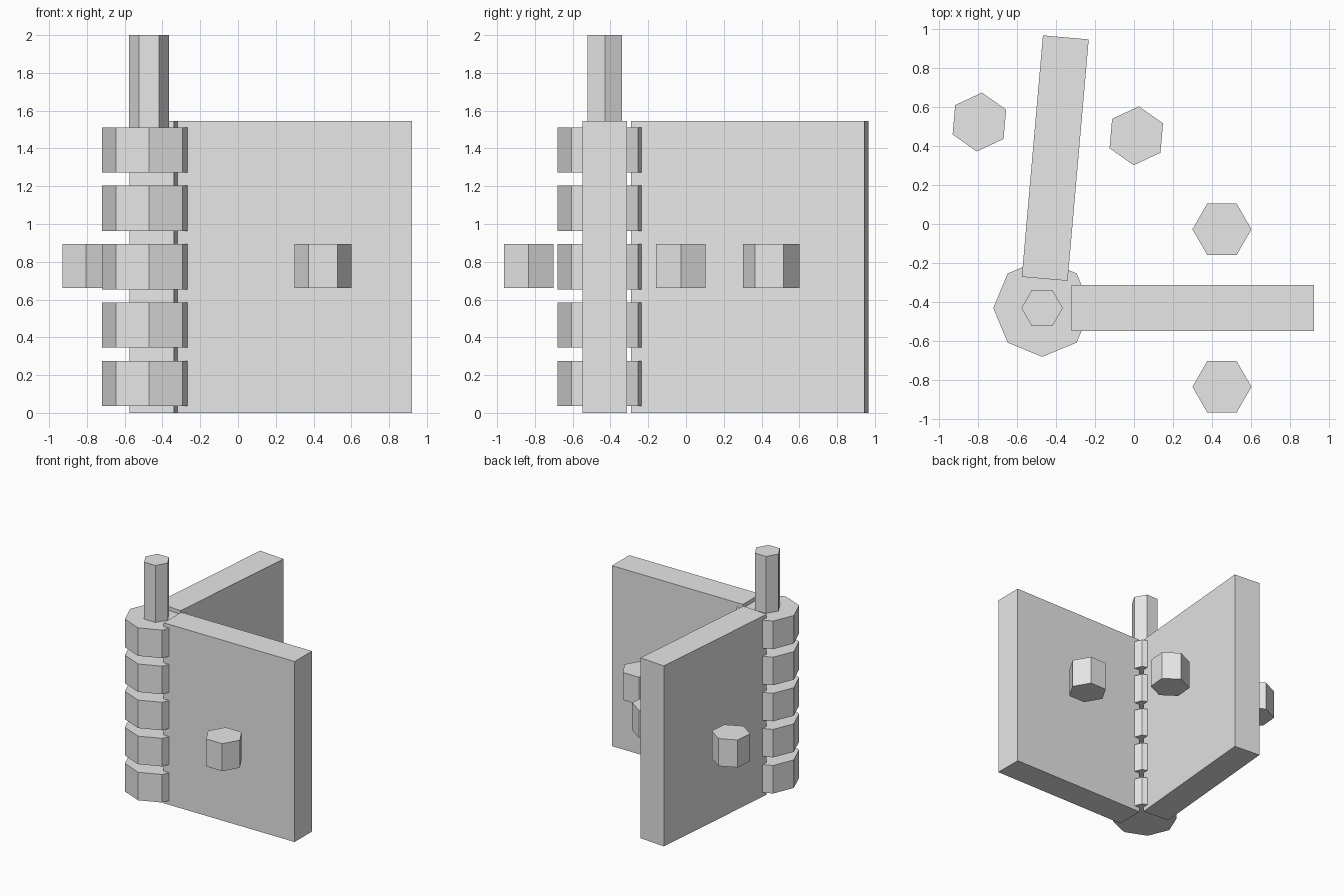
import bpy
import math
from mathutils import Matrix, Vector

cube = bpy.data.objects.get("Cube")
if cube:
    bpy.data.objects.remove(cube, do_unlink=True)

# Single plain grey for the whole hinge
grey = bpy.data.materials.new("light_grey")
grey.use_nodes = True
COLOUR = (0.8, 0.8, 0.8, 1.0)
grey.diffuse_color = COLOUR
grey.node_tree.nodes["Principled BSDF"].inputs["Base Color"].default_value = COLOUR

PIVOT = Vector((-0.47, -0.43, 0.0))
LEAF_ANGLE = math.radians(85)


def finish(name):
    obj = bpy.context.object
    obj.name = name
    obj.data.materials.append(grey)
    return obj


def prism(name, sides, radius, bottom, top, offset=(0, 0), turn=0):
    """Upright prism with a corner on +x, turned about the hinge axis."""
    place = Matrix.Rotation(turn, 3, "Z") @ Vector((*offset, 0))
    bpy.ops.mesh.primitive_cylinder_add(
        vertices=sides, radius=radius, depth=top - bottom,
        location=PIVOT + place + Vector((0, 0, (bottom + top) / 2)),
        rotation=(0, 0, turn + math.pi / 2))
    return finish(name)


def leaf(name, turn):
    place = Matrix.Rotation(turn, 3, "Z") @ Vector((0.77, 0, 0.7725))
    bpy.ops.mesh.primitive_cube_add(size=1, location=PIVOT + place,
                                    rotation=(0, 0, turn))
    obj = finish(name)
    obj.scale = (1.24, 0.235, 1.545)
    return obj


# Octagonal knuckles stacked along the hinge axis
for i in range(5):
    bottom = 0.036 + i * 0.309
    prism(f"knuckle_{i + 1}", 8, 0.25, bottom, bottom + 0.24)

# Hexagonal pin standing on the top knuckle
prism("pin", 6, 0.106, 1.512, 2.0)

# Two leaves, each with a hexagonal nut on either side
for label, turn in (("front", 0), ("back", LEAF_ANGLE)):
    leaf(f"{label}_leaf", turn)
    for side, y in (("inner", 0.403), ("outer", -0.403)):
        if label == "back":
            side = "outer" if side == "inner" else "inner"
        prism(f"{label}_leaf_{side}_nut", 6, 0.151, 0.66, 0.895, (0.92, y), turn)
